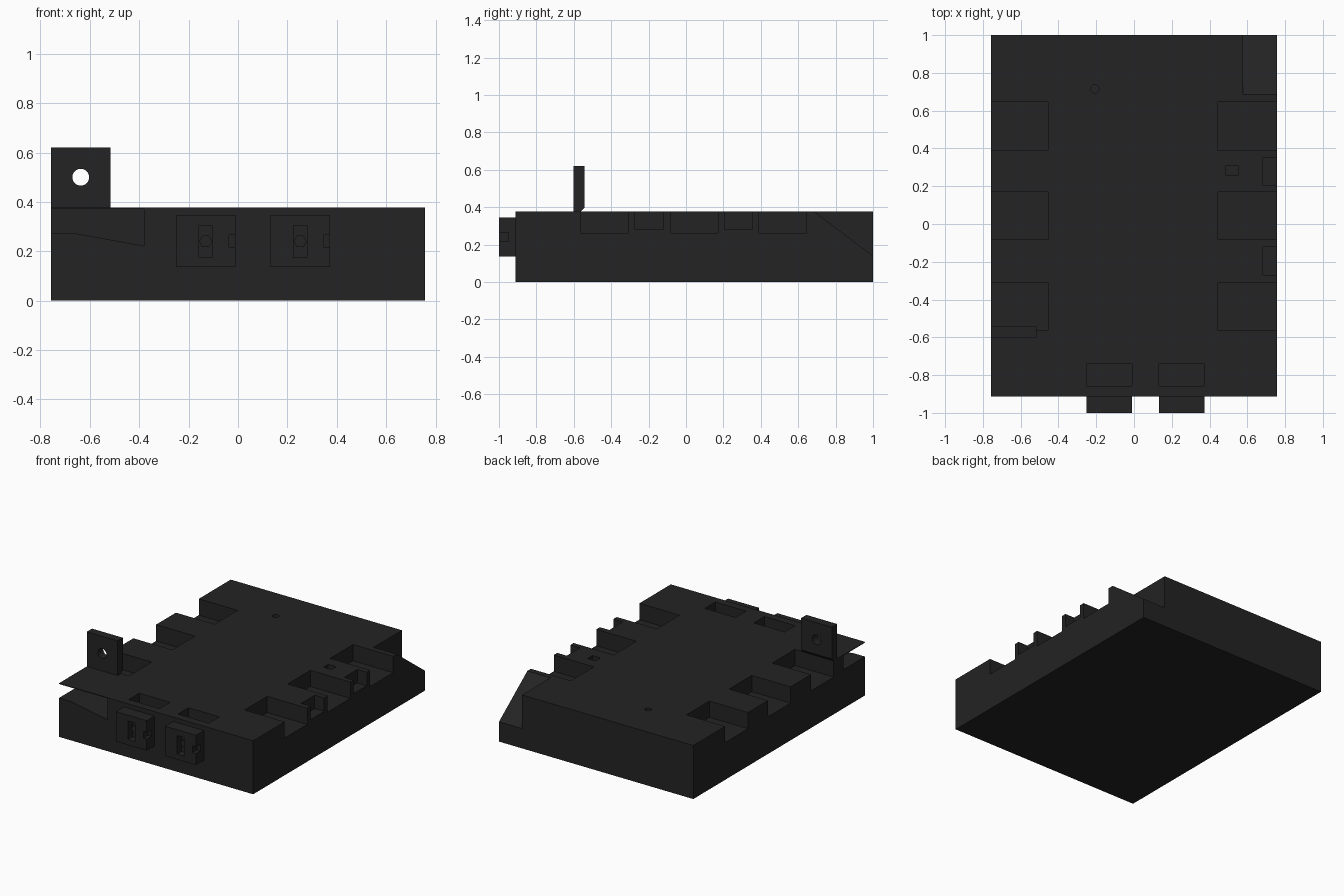
import bpy, bmesh, math
from mathutils import Vector

if "Cube" in bpy.data.objects:
    bpy.data.objects.remove(bpy.data.objects["Cube"])

mat = bpy.data.materials.new("charcoal_plastic")
mat.diffuse_color = (0.017, 0.017, 0.017, 1)
mat.use_nodes = True
mat.node_tree.nodes["Principled BSDF"].inputs["Base Color"].default_value = mat.diffuse_color


def prism(bm, pts, axis, lo, hi):
    """Extrude a 2D outline along an axis: x uses (y,z), y uses (x,z), z uses (x,y)."""
    def place(p, d):
        return {"x": (d, p[0], p[1]), "y": (p[0], d, p[1]), "z": (p[0], p[1], d)}[axis]
    a = [bm.verts.new(place(p, lo)) for p in pts]
    b = [bm.verts.new(place(p, hi)) for p in pts]
    n = len(pts)
    faces = [bm.faces.new(a), bm.faces.new(b)]
    faces += [bm.faces.new((a[i], a[(i + 1) % n], b[(i + 1) % n], b[i])) for i in range(n)]
    bmesh.ops.recalc_face_normals(bm, faces=faces)


def box(bm, x, y, z):
    prism(bm, [(x[0], y[0]), (x[1], y[0]), (x[1], y[1]), (x[0], y[1])], "z", *z)


def ring(cx, cy, r, n):
    return [(cx + r * math.cos(2 * math.pi * i / n), cy + r * math.sin(2 * math.pi * i / n))
            for i in range(n)]


def make(name, bm):
    me = bpy.data.meshes.new(name)
    bm.to_mesh(me)
    bm.free()
    me.materials.append(mat)
    ob = bpy.data.objects.new(name, me)
    bpy.context.collection.objects.link(ob)
    return ob


def carve(ob, bm):
    """Subtract the cutter mesh and keep the result as plain geometry."""
    cutter = make(ob.name + "_cutter", bm)
    cutter.hide_render = True
    mod = ob.modifiers.new("cut", "BOOLEAN")
    mod.object, mod.operation, mod.solver = cutter, "DIFFERENCE", "EXACT"
    dg = bpy.context.evaluated_depsgraph_get()
    me = bpy.data.meshes.new_from_object(ob.evaluated_get(dg))
    ob.modifiers.clear()
    ob.data = me
    bpy.data.objects.remove(cutter)


TOP = 0.377
W = 0.757

# Housing block
bm = bmesh.new()
box(bm, (-W, W), (-0.912, 1.0), (0, TOP))
housing = make("housing", bm)

cut = bmesh.new()
# Three open pockets along each long side
for y0, y1 in ((-0.563, -0.31), (-0.083, 0.17), (0.39, 0.645)):
    box(cut, (0.445, 0.9), (y0, y1), (0.262, 0.5))
    box(cut, (-0.9, -0.455), (y0, y1), (0.262, 0.5))
# Small recesses between the right pockets
for y0, y1 in ((-0.272, -0.122), (0.205, 0.352)):
    box(cut, (0.683, 0.9), (y0, y1), (0.282, 0.5))
# Sloped back right corner
prism(cut, [(0.685, TOP), (1.0, 0.14), (1.1, 0.065), (1.1, 0.5), (0.685, 0.5)], "x", 0.577, 0.9)
# Front left recess under a thin top sheet
prism(cut, [(-0.9, 0.273), (-0.66, 0.273), (-0.38, 0.222), (-0.38, 0.372), (-0.9, 0.372)],
      "y", -1.0, -0.67)
# Slots behind the front connectors
for cx in (-0.131, 0.252):
    box(cut, (cx - 0.12, cx + 0.12), (-0.857, -0.74), (0.28, 0.5))
# Round and square holes in the lid
prism(cut, ring(-0.207, 0.715, 0.022, 16), "z", 0.3, 0.5)
box(cut, (0.487, 0.55), (0.256, 0.309), (0.3, 0.5))
carve(housing, cut)

# Front connectors with slot, hexagonal socket and side notch
for name, cx in (("left", -0.131), ("right", 0.252)):
    bm = bmesh.new()
    box(bm, (cx - 0.12, cx + 0.12), (-1.0, -0.91), (0.136, 0.346))
    plug = make("connector_" + name, bm)
    cut = bmesh.new()
    box(cut, (cx - 0.027, cx + 0.027), (-1.1, -0.95), (0.175, 0.305))
    box(cut, (cx + 0.094, cx + 0.2), (-1.1, -0.95), (0.217, 0.265))
    carve(plug, cut)
    bm = bmesh.new()
    prism(bm, ring(cx, 0.24, 0.027, 6), "y", -0.965, -0.945)
    make("contact_" + name, bm)

# Upright mounting tab with bevelled foot and round hole
bm = bmesh.new()
prism(bm, [(-0.602, 0.374), (-0.565, 0.374), (-0.543, 0.397), (-0.543, 0.621), (-0.602, 0.621)],
      "x", -W, -0.517)
tab = make("mounting_tab", bm)
cut = bmesh.new()
prism(cut, ring(-0.637, 0.5, 0.034, 32), "y", -0.8, -0.4)
carve(tab, cut)
